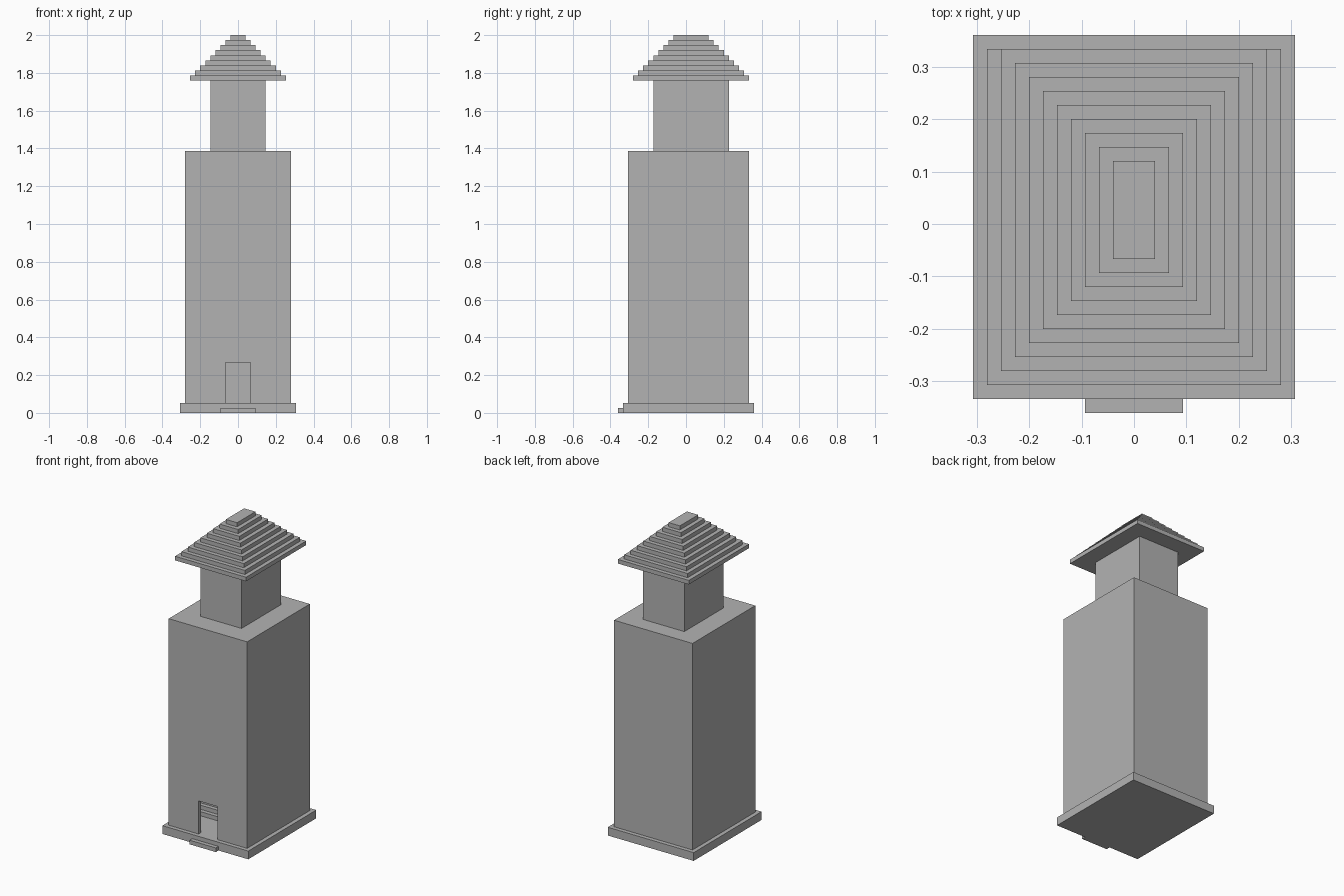
import bpy

cube = bpy.data.objects.get("Cube")
if cube:
    bpy.data.objects.remove(cube, do_unlink=True)

U = 2 / 75  # one building block

stone = bpy.data.materials.new("stone_grey")
stone.use_nodes = True
GREY = (0.45, 0.45, 0.45, 1)
stone.diffuse_color = GREY
stone.node_tree.nodes["Principled BSDF"].inputs["Base Color"].default_value = GREY


def box(name, x, y, z):
    """Box spanning the given (low, high) ranges, in blocks."""
    verts = [(a * U, b * U, c * U) for c in z for b in y for a in x]
    faces = [(0, 2, 3, 1), (4, 5, 7, 6), (0, 1, 5, 4),
             (2, 6, 7, 3), (0, 4, 6, 2), (1, 3, 7, 5)]
    mesh = bpy.data.meshes.new(name)
    mesh.from_pydata(verts, [], faces)
    mesh.materials.append(stone)
    obj = bpy.data.objects.new(name, mesh)
    bpy.context.collection.objects.link(obj)
    return obj


def cut(target, cutter):
    """Subtract the cutter, then discard it."""
    cutter.hide_render = True
    mod = target.modifiers.new("cut", "BOOLEAN")
    mod.operation, mod.solver, mod.object = "DIFFERENCE", "EXACT", cutter
    bpy.context.view_layer.objects.active = target
    bpy.ops.object.modifier_apply(modifier=mod.name)
    bpy.data.objects.remove(cutter, do_unlink=True)


# Plinth and doorstep
box("plinth", (-11.5, 11.5), (-12.5, 13.5), (0, 2))
box("doorstep", (-3.5, 3.5), (-13.5, -12.5), (0, 1))

# Hollow tower with thin walls and a doorway
tower = box("tower", (-10.5, 10.5), (-11.5, 12.5), (2, 52))
cut(tower, box("room_cutter", (-9.5, 9.5), (-10.5, 11.5), (1, 51)))
cut(tower, box("door_cutter", (-2.5, 2.5), (-13, -9), (1, 10)))

# Staircase inside, climbing towards the back wall
for i in range(15):
    box(f"stair_{i + 1}", (-9.5, -2.5), (i - 3.5, i - 2.5), (2, i + 3))

# Upper storey
box("upper_storey", (-5.5, 5.5), (-6.5, 8.5), (52, 66))

# Stepped roof
for i in range(9):
    box(f"roof_layer_{i + 1}", (i - 9.5, 9.5 - i), (i - 10.5, 12.5 - i), (66 + i, 67 + i))
